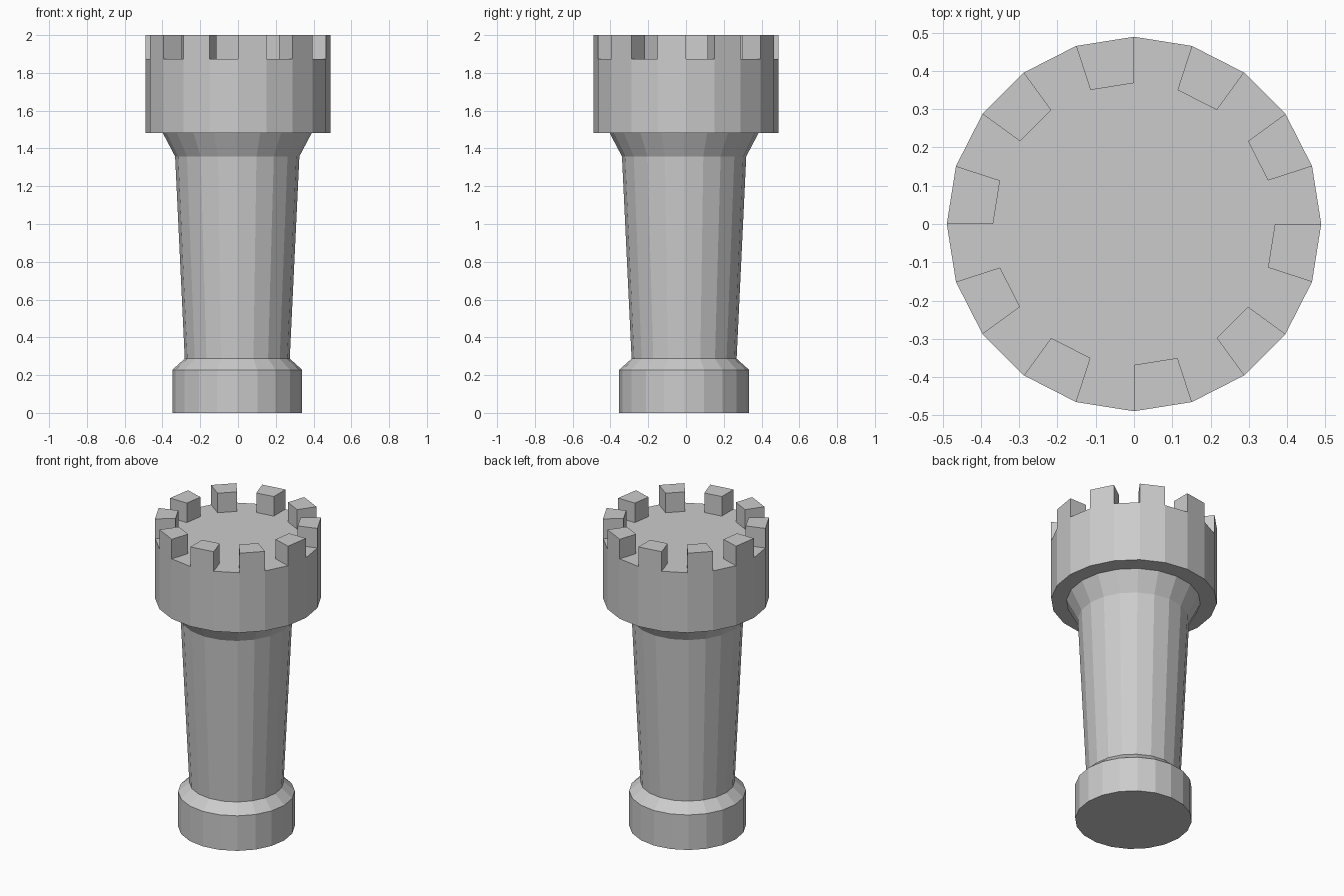
import bpy, bmesh
from math import cos, sin, pi

if "Cube" in bpy.data.objects:
    bpy.data.objects.remove(bpy.data.objects["Cube"])

N = 20

def ring(bm, r, z, cx=0, cy=0):
    return [bm.verts.new((cx + r * cos(2 * pi * i / N), cy + r * sin(2 * pi * i / N), z)) for i in range(N)]

def lathe(bm, profile, cx=0, cy=0):
    rings = [ring(bm, r, z, cx, cy) for r, z in profile]
    for a, b in zip(rings, rings[1:]):
        for i in range(N):
            j = (i + 1) % N
            bm.faces.new((a[i], a[j], b[j], b[i]))
    bm.faces.new(rings[0][::-1])
    return rings

def finish(bm, name):
    bmesh.ops.recalc_face_normals(bm, faces=bm.faces)
    me = bpy.data.meshes.new(name)
    bm.to_mesh(me)
    bm.free()
    bpy.context.collection.objects.link(bpy.data.objects.new(name, me))

# Foot, tapered shaft and flared collar, set slightly off the head's axis
bm = bmesh.new()
rings = lathe(bm, [(0.344, 0), (0.344, 0.228), (0.278, 0.287),
                   (0.329, 1.358), (0.395, 1.483)], -0.004, -0.01)
bm.faces.new(rings[-1])
finish(bm, "tower_shaft")

# Battlement head: alternate rim faces raised into merlons
bm = bmesh.new()
rings = lathe(bm, [(0.489, 1.483), (0.489, 1.873), (0.368, 1.873)])
bm.faces.new(rings[-1])
bm.faces.ensure_lookup_table()
rim = [bm.faces[N + i] for i in range(1, N, 2)]
raised = bmesh.ops.extrude_discrete_faces(bm, faces=rim)["faces"]
for f in raised:
    f.normal_update()
bm.free()

bm = bmesh.new()
rings = lathe(bm, [(0.489, 1.483), (0.489, 1.873), (0.368, 1.873)])
bm.faces.new(rings[-1])
outer, inner = rings[1], rings[2]
top_o, top_i = ring(bm, 0.489, 2.0), ring(bm, 0.368, 2.0)
for i in range(N):
    j = (i + 1) % N
    if i % 2:
        floor = bm.faces.get((outer[i], outer[j], inner[j], inner[i]))
        bm.faces.remove(floor)
        low = (outer[i], outer[j], inner[j], inner[i])
        high = (top_o[i], top_o[j], top_i[j], top_i[i])
        for k in range(4):
            m = (k + 1) % 4
            bm.faces.new((low[k], low[m], high[m], high[k]))
        bm.faces.new(high)
finish(bm, "battlement_head")
